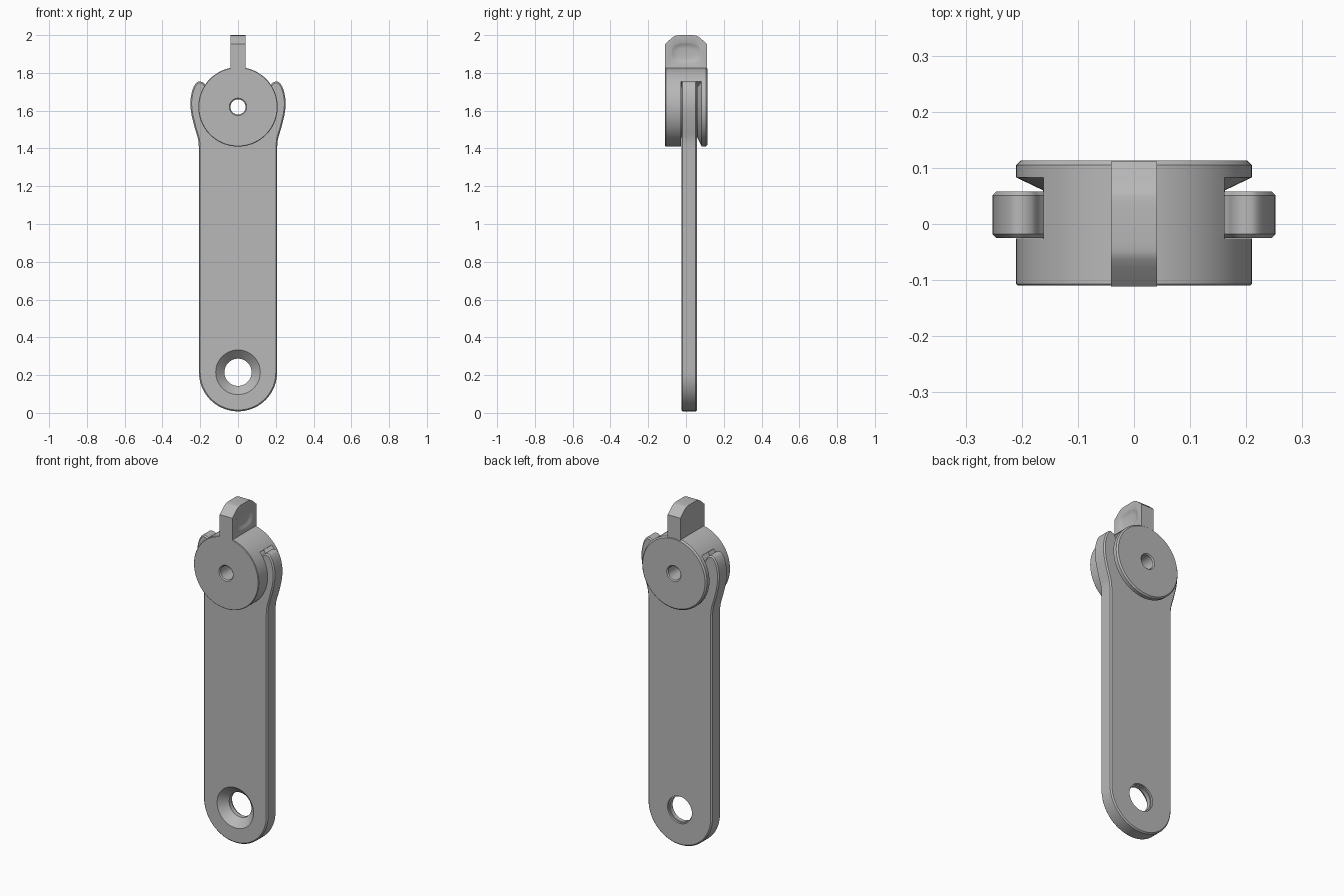
import bpy, bmesh
from math import sin, cos, radians, pi
from mathutils import Vector

cube = bpy.data.objects.get("Cube")
if cube:
    bpy.data.objects.remove(cube)

GREY = (0.48, 0.48, 0.48, 1)
mat = bpy.data.materials.new("plain grey")
mat.use_nodes = True
mat.diffuse_color = GREY
mat.node_tree.nodes["Principled BSDF"].inputs["Base Color"].default_value = GREY

HUB_Z, HUB_R, SEG = 1.62, 0.21, 72
EYE_Z = 0.215


def finish(name, bm):
    bmesh.ops.recalc_face_normals(bm, faces=bm.faces[:])
    me = bpy.data.meshes.new(name)
    bm.to_mesh(me)
    bm.free()
    ob = bpy.data.objects.new(name, me)
    bpy.context.collection.objects.link(ob)
    me.materials.append(mat)
    return ob


def prism(name, pts, axis, lo, hi):
    """Extrude a 2D outline: (x, z) along y, or (y, z) along x."""
    bm = bmesh.new()
    place = (lambda a, b: (a, lo, b)) if axis == "y" else (lambda a, b: (lo, a, b))
    face = bm.faces.new([bm.verts.new(place(a, b)) for a, b in pts])
    res = bmesh.ops.extrude_face_region(bm, geom=[face])
    shift = Vector((0, hi - lo, 0)) if axis == "y" else Vector((hi - lo, 0, 0))
    bmesh.ops.translate(bm, vec=shift, verts=[v for v in res["geom"] if isinstance(v, bmesh.types.BMVert)])
    return finish(name, bm)


def loft(name, rings, caps):
    bm = bmesh.new()
    rows = [[bm.verts.new(p) for p in ring] for ring in rings]
    n = len(rows[0])
    pairs = list(zip(rows, rows[1:])) + ([] if caps else [(rows[-1], rows[0])])
    for a, b in pairs:
        for i in range(n):
            j = (i + 1) % n
            bm.faces.new((a[i], a[j], b[j], b[i]))
    if caps:
        bm.faces.new(rows[0])
        bm.faces.new(rows[-1])
    return finish(name, bm)


def lathe(name, profile, z, caps=False):
    """Turn (radius, y) points about a y-parallel axis at height z."""
    rings = [[(r * cos(2 * pi * i / SEG), y, z + r * sin(2 * pi * i / SEG)) for i in range(SEG)]
             for r, y in profile]
    return loft(name, rings, caps)


def arc(r, z, a0, a1, step=5):
    n = round(abs(a1 - a0) / step)
    angles = [radians(a0 + (a1 - a0) * i / n) for i in range(n + 1)]
    return [(r * cos(a), z + r * sin(a)) for a in angles]


def smooth_curve(pts, n=5):
    """Catmull-Rom curve through a few points."""
    p = [Vector(q) for q in [pts[0]] + pts + [pts[-1]]]
    out = []
    for a, b, c, d in zip(p, p[1:], p[2:], p[3:]):
        for i in range(n):
            t = i / n
            out.append(tuple(0.5 * (2 * b + (c - a) * t + (2 * a - 5 * b + 4 * c - d) * t * t
                                    + (3 * b - a - 3 * c + d) * t ** 3)))
    return out + [tuple(p[-1])]


def apply(ob):
    bpy.ops.object.select_all(action="DESELECT")
    ob.select_set(True)
    bpy.context.view_layer.objects.active = ob
    for m in list(ob.modifiers):
        bpy.ops.object.modifier_apply(modifier=m.name)


def cut(ob, cutter):
    m = ob.modifiers.new("cut", "BOOLEAN")
    m.object, m.solver = cutter, "EXACT"
    cutter.hide_render = True
    apply(ob)
    bpy.data.objects.remove(cutter)


def shade(ob, angle=25):
    apply(ob)
    bpy.ops.object.shade_smooth_by_angle(angle=radians(angle))


# Flat arm with two curved jaws that clasp the hub
side = smooth_curve([(0.207, 1.40), (0.212, 1.45), (0.232, 1.52), (0.248, 1.59), (0.252, 1.65),
                     (0.241, 1.71), (0.221, 1.747), (0.200, 1.754), (0.180, 1.745), (0.168, 1.725)])
mouth = arc(0.165, HUB_Z, 30, -90)
half = arc(0.207, EYE_Z, -90, 0) + side + mouth
outline = half + [(-x, z) for x, z in reversed(half[1:-1])]
# The two halves meet at the mouth's lowest point and at the arm's bottom point
arm = prism("arm", outline, "y", -0.025, 0.058)
bev = arm.modifiers.new("edge", "BEVEL")
bev.width, bev.segments = 0.007, 1
bev.limit_method, bev.angle_limit = "ANGLE", radians(50)
apply(arm)

# Countersunk mounting hole
cut(arm, lathe("countersink", [(0.124, -0.031), (0.072, 0.021), (0.072, 0.046),
                               (0.079, 0.046), (0.079, 0.08)], EYE_Z, caps=True))
shade(arm)

# Turned hub: front flange, core, tapered rear flange and pin hole
hub = lathe("hub", [(0.040, -0.104), (0.046, -0.110), (HUB_R - 0.003, -0.110), (HUB_R, -0.107),
                    (HUB_R, -0.026), (0.162, -0.026), (0.162, 0.060), (HUB_R, 0.083),
                    (HUB_R, 0.105), (HUB_R - 0.008, 0.113), (0.046, 0.113), (0.040, 0.107)], HUB_Z)
shade(hub)

# Solid upper sector of the hub, which stops against the jaw tips
sector = arc(HUB_R, HUB_Z, 40, 140) + arc(0.15, HUB_Z, 140, 40)
shade(prism("hub_stop", sector, "y", -0.026, 0.083))

# Thumb tab with rounded shoulders
right = [(0.111, 1.80), (0.111, 1.953)] + smooth_curve([(0.075, 1.985), (0.055, 1.997), (0.03, 2.0)], 4)
tab = prism("thumb_tab", right + [(-y, z) for y, z in reversed(right)], "x", -0.041, 0.041)


def oval(x, ry, rz):
    ring = []
    for i in range(40):
        c, s = cos(pi * i / 20), sin(pi * i / 20)
        ring.append((x, ry * abs(c) ** 0.75 * (1 if c > 0 else -1),
                     1.905 + rz * abs(s) ** 0.75 * (1 if s > 0 else -1)))
    return ring


# Shallow finger dimple on the left face
cut(tab, loft("dimple", [oval(0.044, 0.086, 0.062), oval(0.039, 0.073, 0.050),
                         oval(0.033, 0.060, 0.038), oval(0.031, 0.048, 0.028)], True))
shade(tab, 32)
